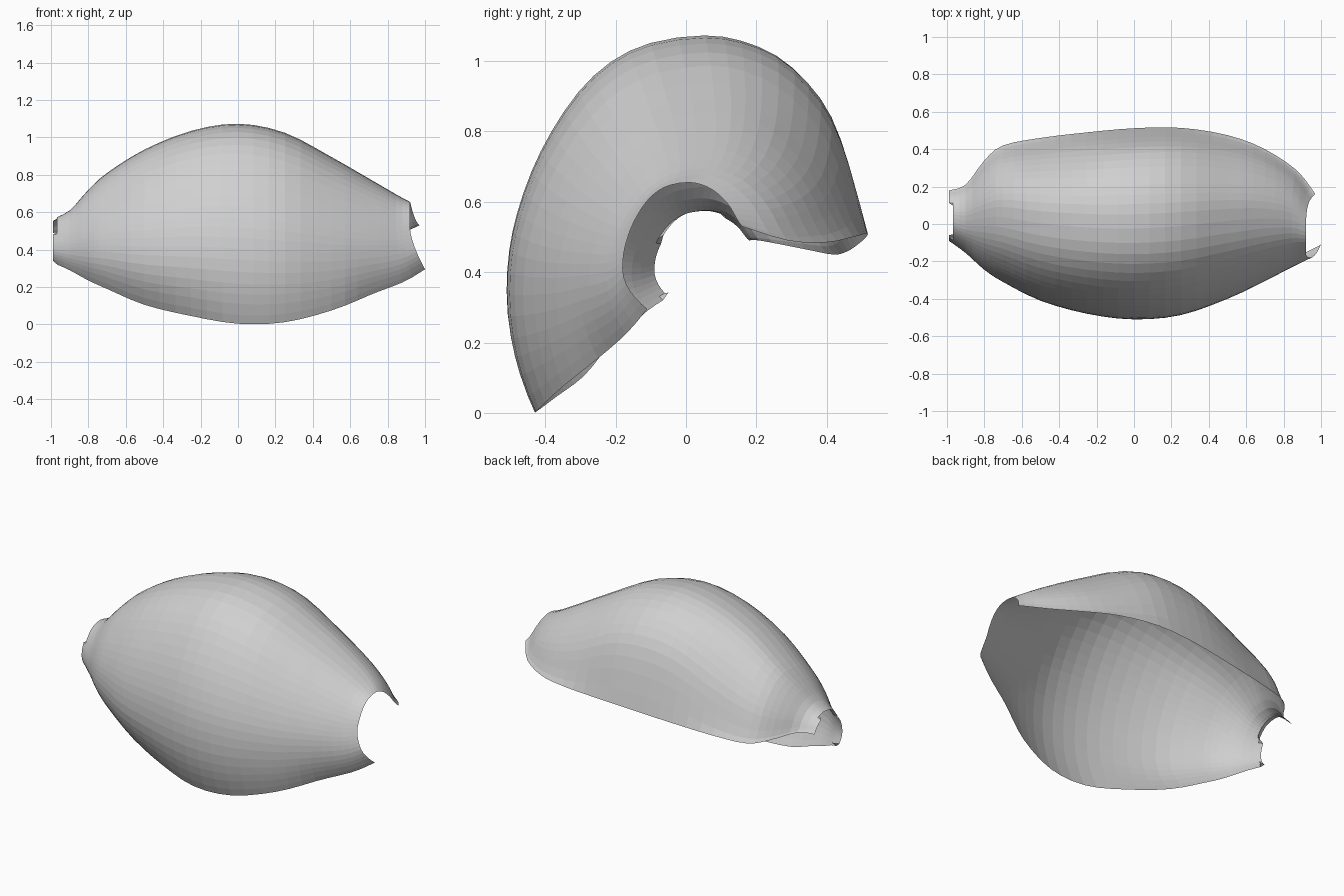
import bpy, bmesh

if "Cube" in bpy.data.objects:
    bpy.data.objects.remove(bpy.data.objects["Cube"])

# Lengthwise stations: x, rim y, rim z (front), foremost y, crest z, back rim y, back rim z
STATIONS = [
    (-0.99, -0.05, 0.33, -0.09, 0.565, 0.18, 0.49),
    (-0.90, -0.11, 0.29, -0.155, 0.610, 0.21, 0.49),
    (-0.80, -0.17, 0.235, -0.245, 0.72, 0.34, 0.465),
    (-0.70, -0.22, 0.19, -0.31, 0.81, 0.42, 0.45),
    (-0.50, -0.29, 0.105, -0.41, 0.935, 0.46, 0.46),
    (-0.25, -0.37, 0.045, -0.48, 1.035, 0.49, 0.48),
    (0.00, -0.425, 0.004, -0.51, 1.073, 0.512, 0.50),
    (0.25, -0.418, 0.012, -0.487, 1.025, 0.514, 0.51),
    (0.50, -0.35, 0.075, -0.40, 0.895, 0.475, 0.50),
    (0.70, -0.25, 0.155, -0.305, 0.78, 0.40, 0.485),
    (0.85, -0.17, 0.225, -0.225, 0.695, 0.29, 0.49),
    (0.93, -0.11, 0.295, -0.18, 0.655, 0.16, 0.53),
]

# Normalised cross-section: across (-1 front, 1 back), height (0 rim, 1 crest)
PROFILE = [
    (-0.84, 0), (-0.94, 0.1), (-0.985, 0.2), (-1, 0.32), (-0.985, 0.43),
    (-0.94, 0.53), (-0.86, 0.64), (-0.75, 0.745), (-0.6, 0.85), (-0.42, 0.93),
    (-0.2, 0.98), (0.1, 1.0), (0.3, 0.975), (0.5, 0.9), (0.67, 0.77),
    (0.8, 0.6), (0.9, 0.35), (1, 0),
]
CREST = 11       # index of the crest in the profile
BULGE = 0.32     # height of the foremost point


def refine(points, steps):
    """Smooth curve through all points, with extra points in between."""
    out = []
    last = len(points) - 1
    for i in range(last):
        a, b = points[max(i - 1, 0)], points[i]
        c, d = points[i + 1], points[min(i + 2, last)]
        for s in range(steps):
            t = s / steps
            out.append(tuple(
                0.5 * (2 * q + (r - p) * t + (2 * p - 5 * q + 4 * r - w) * t * t
                       + (3 * q - p - 3 * r + w) * t ** 3)
                for p, q, r, w in zip(a, b, c, d)))
    out.append(points[last])
    return out


def smoothstep(lo, hi, t):
    t = min(1.0, max(0.0, (t - lo) / (hi - lo)))
    return t * t * (3 - 2 * t)


def section_point(station, j, u, v):
    x, rim_y, rim_z, y0, top, y1, back_z = station
    front = j <= CREST * 2
    y = y0 + (u + 1) / 2 * (y1 - y0)
    if front and j <= 6:
        # lower front edge curls under
        y = y0 + (rim_y - y0) * ((BULGE - v) / BULGE) ** 2
    base = rim_z if front else back_z
    # the back shoulder slopes away toward both ends
    slope = 0 if front else 0.7 * smoothstep(0.1, 0.6, abs(x))
    z = base + (v - slope * v * (1 - v)) * (top - base)
    # the right mouth is notched: its corners reach further out
    reach = max(0.0, (x - 0.7) / 0.23) ** 2
    if front:
        shift = reach * (0.08 * max(0.0, 1 - v / 0.6) ** 1.5 - 0.01)
    else:
        shift = reach * (0.05 * (1 - v) - 0.01)
    # the left mouth has a shallow notch along the crest
    if x < -0.98 and -0.85 < u < 0.45:
        shift += 0.045
        z += 0.012
    return (x + shift, y, z)


stations = refine(STATIONS, 3)
profile = refine(PROFILE, 2)

# Shell surface, open underneath and at both ends
bm = bmesh.new()
rows = [[bm.verts.new(section_point(st, j, u, v))
         for j, (u, v) in enumerate(profile)] for st in stations]
for r0, r1 in zip(rows, rows[1:]):
    for j in range(len(profile) - 1):
        bm.faces.new((r0[j], r1[j], r1[j + 1], r0[j + 1]))

mesh = bpy.data.meshes.new("shell")
bm.to_mesh(mesh)
bm.free()
shell = bpy.data.objects.new("shell", mesh)
bpy.context.collection.objects.link(shell)

grey = bpy.data.materials.new("light grey")
grey.diffuse_color = (0.63, 0.63, 0.63, 1)
grey.use_nodes = True
grey.node_tree.nodes["Principled BSDF"].inputs["Base Color"].default_value = grey.diffuse_color
mesh.materials.append(grey)
